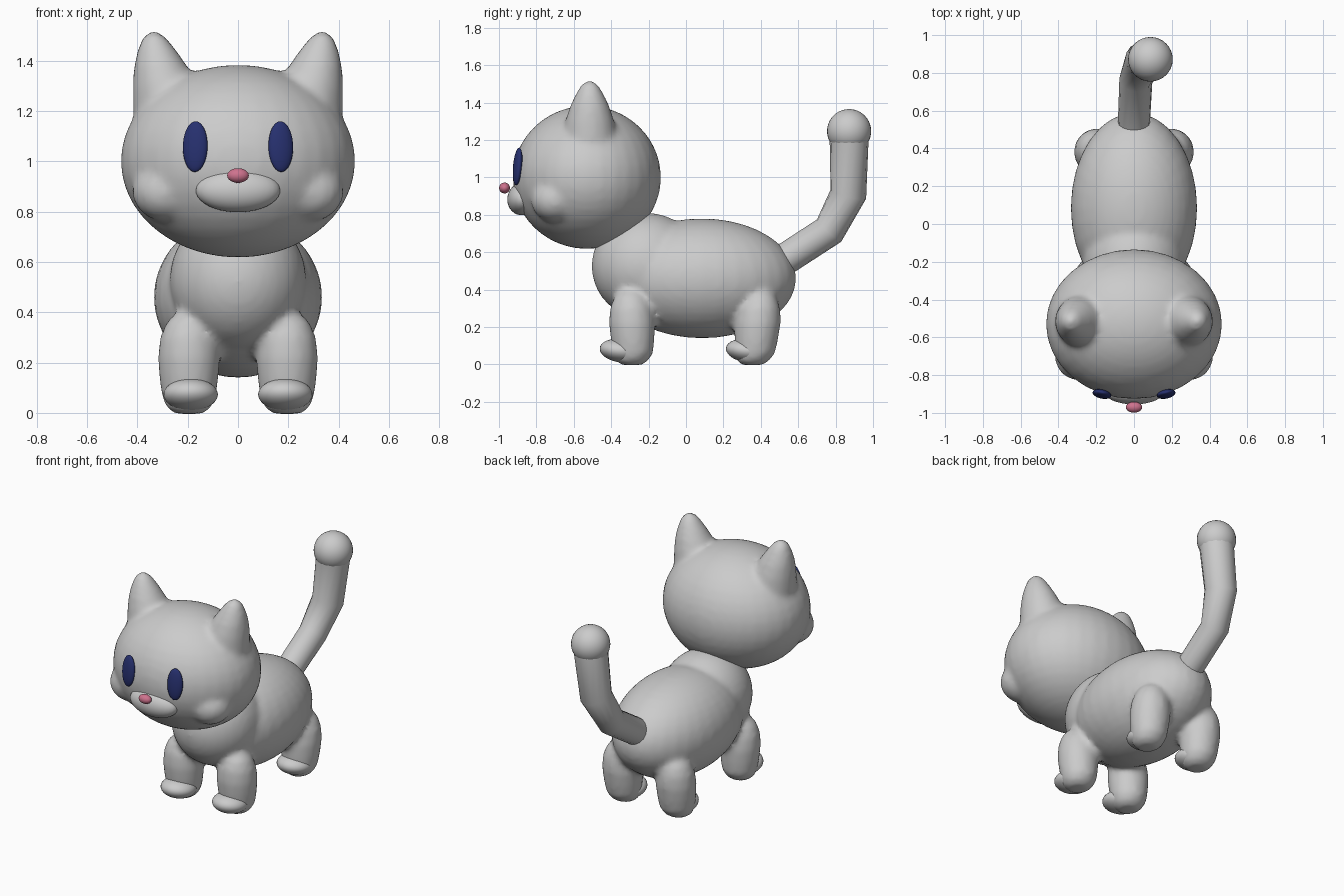
import bpy, bmesh, math
from mathutils import Matrix, Vector

if "Cube" in bpy.data.objects:
    bpy.data.objects.remove(bpy.data.objects["Cube"])


def material(name, rgb):
    m = bpy.data.materials.new(name)
    m.diffuse_color = (*rgb, 1)
    m.use_nodes = True
    m.node_tree.nodes["Principled BSDF"].inputs["Base Color"].default_value = m.diffuse_color
    return m


GREY = material("grey_fur", (0.6, 0.6, 0.6))
NAVY = material("navy_eye", (0.02, 0.03, 0.16))
PINK = material("pink_nose", (0.62, 0.17, 0.27))


def ball(bm, center, radii, tilt=(0, 0)):
    """Ellipsoid, tilted about x and z (degrees)."""
    mat = (Matrix.Translation(center)
           @ Matrix.Rotation(math.radians(tilt[1]), 4, 'Z')
           @ Matrix.Rotation(math.radians(tilt[0]), 4, 'X')
           @ Matrix.Diagonal((*radii, 1)))
    bmesh.ops.create_uvsphere(bm, u_segments=32, v_segments=20, radius=1, matrix=mat)


def tube(bm, rings, sides=20, flat=True):
    """Closed loft through (x, y, z, radius); rings level or square to the path."""
    loops = []
    pts = [Vector(r[:3]) for r in rings]
    for i, r in enumerate(rings):
        d = Vector((0, 0, 1))
        if not flat:
            a = (pts[i] - pts[max(i - 1, 0)]).normalized()
            b = (pts[min(i + 1, len(pts) - 1)] - pts[i]).normalized()
            d = (a + b).normalized()
        u = (Vector((1, 0, 0)) - d * d.x).normalized()
        v = d.cross(u)
        loops.append([bm.verts.new(pts[i] + r[3] * (
            u * math.cos(2 * math.pi * k / sides) + v * math.sin(2 * math.pi * k / sides)))
            for k in range(sides)])
    for a, b in zip(loops, loops[1:]):
        for k in range(sides):
            n = (k + 1) % sides
            bm.faces.new((a[k], a[n], b[n], b[k]))
    bm.faces.new(loops[0][::-1])
    bm.faces.new(loops[-1])


def finish(name, bm, mat, blend=0):
    me = bpy.data.meshes.new(name)
    bm.to_mesh(me)
    bm.free()
    ob = bpy.data.objects.new(name, me)
    bpy.context.collection.objects.link(ob)
    me.materials.append(mat)
    bpy.context.view_layer.objects.active = ob
    ob.select_set(True)
    if blend:  # fuse the overlapping forms into one soft skin
        rm = ob.modifiers.new("fuse", 'REMESH')
        rm.mode = 'VOXEL'
        rm.voxel_size = 0.018
        rm.use_smooth_shade = True
        sm = ob.modifiers.new("soften", 'SMOOTH')
        sm.factor = 0.5
        sm.iterations = blend
    else:
        bpy.ops.object.shade_smooth_by_angle(angle=math.radians(40))
    ob.select_set(False)
    return ob


# head with cheeks and ears
bm = bmesh.new()
ball(bm, (0, -0.53, 1.0), (0.467, 0.397, 0.383))
for s in (-1, 1):
    ball(bm, (s * 0.285, -0.70, 0.88), (0.135, 0.13, 0.12))
    tube(bm, [(s * x, -0.515, z, r) for x, z, r in (
        (0.24, 1.08, 0.15), (0.27, 1.2, 0.148), (0.287, 1.3, 0.132), (0.308, 1.38, 0.106),
        (0.322, 1.44, 0.078), (0.332, 1.49, 0.05), (0.335, 1.515, 0.022))])
finish("head", bm, GREY, 8)

# body, chest and legs
bm = bmesh.new()
ball(bm, (0, 0.085, 0.46), (0.335, 0.505, 0.32))
ball(bm, (0, -0.21, 0.525), (0.272, 0.295, 0.285))
for s in (-1, 1):
    for y, lean in ((-0.29, 0.01), (0.385, -0.02)):
        tube(bm, [(s * 0.195, y + lean * (0.25 - z) / 0.25 + (-0.01 if z < 0.05 else 0), z, r)
                  for z, r in ((-0.004, 0.05), (0.015, 0.085), (0.06, 0.107), (0.14, 0.118),
                               (0.22, 0.124), (0.30, 0.115), (0.36, 0.09), (0.40, 0.05))])
finish("body", bm, GREY, 6)

# paws
for label, y in (("front", -0.35), ("back", 0.325)):
    for side, s in (("left", 1), ("right", -1)):
        bm = bmesh.new()
        ball(bm, (s * 0.188, y, 0.073), (0.108, 0.112, 0.062), (-8, 0))
        finish(f"{label}_paw_{side}", bm, GREY)

# bent tail and its round tip
bm = bmesh.new()
tube(bm, [(0, 0.50, 0.54, 0.082), (0, 0.545, 0.572, 0.085), (0.01, 0.765, 0.715, 0.088),
          (0.05, 0.868, 0.91, 0.098), (0.085, 0.872, 1.2, 0.104)], 16, False)
finish("tail", bm, GREY)
bm = bmesh.new()
ball(bm, (0.087, 0.872, 1.247), (0.118, 0.118, 0.118))
finish("tail_tip", bm, GREY)

# face
bm = bmesh.new()
ball(bm, (0, -0.875, 0.885), (0.168, 0.08, 0.088), (-12, 0))
finish("muzzle", bm, GREY)
bm = bmesh.new()
ball(bm, (0, -0.97, 0.943), (0.043, 0.029, 0.029))
finish("nose", bm, PINK)
for side, s in (("left", 1), ("right", -1)):
    bm = bmesh.new()
    ball(bm, (s * 0.17, -0.9, 1.058), (0.05, 0.023, 0.101), (-5, s * 12))
    finish(f"eye_{side}", bm, NAVY)
